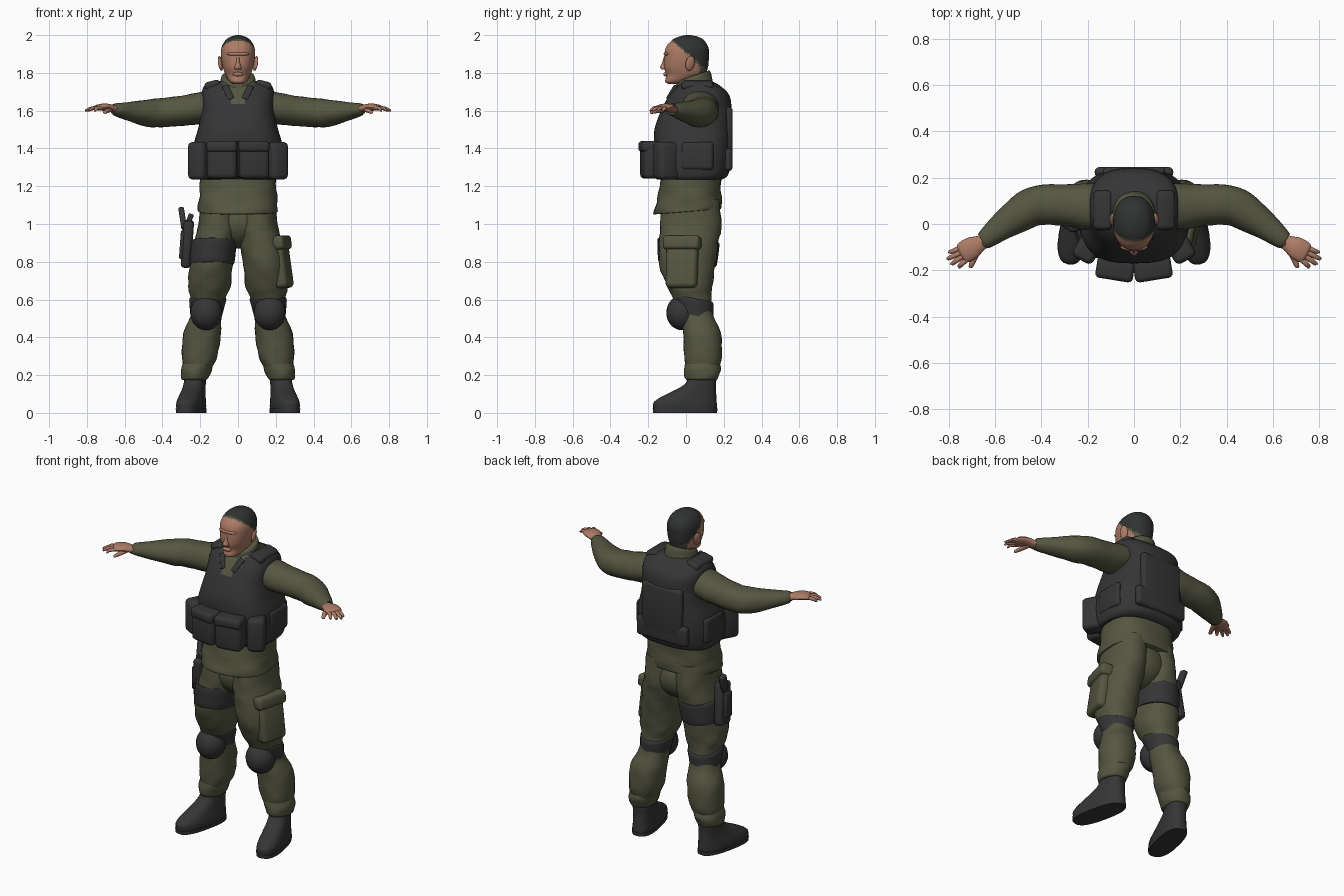
import bpy, bmesh, math
from mathutils import Vector, Euler

cube = bpy.data.objects.get("Cube")
if cube:
    bpy.data.objects.remove(cube, do_unlink=True)


def material(name, r, g, b):
    mat = bpy.data.materials.new(name)
    mat.use_nodes = True
    mat.diffuse_color = (r, g, b, 1)
    shader = next(n for n in mat.node_tree.nodes if n.type == 'BSDF_PRINCIPLED')
    shader.inputs["Base Color"].default_value = (r, g, b, 1)
    return mat


CLOTH = material("olive cloth", .09, .092, .052)
DARK = material("charcoal gear", .036, .036, .038)
SKIN = material("skin", .42, .2, .135)
HAIR = material("dark hair", .03, .033, .031)


def finish(name, bm, mats, rule=None, angle=40):
    """Turn a bmesh into a shaded object, colouring faces by a rule."""
    bmesh.ops.recalc_face_normals(bm, faces=bm.faces)
    if rule:
        for face in bm.faces:
            face.material_index = rule(face.calc_center_median())
    mesh = bpy.data.meshes.new(name)
    bm.to_mesh(mesh)
    bm.free()
    for mat in mats:
        mesh.materials.append(mat)
    obj = bpy.data.objects.new(name, mesh)
    bpy.context.collection.objects.link(obj)
    bpy.ops.object.select_all(action='DESELECT')
    obj.select_set(True)
    bpy.context.view_layer.objects.active = obj
    bpy.ops.object.shade_smooth_by_angle(angle=math.radians(angle))
    return obj


def spline(rows, steps):
    """Catmull-Rom interpolation of section rows."""
    out = []
    for i in range(len(rows) - 1):
        a, b, c, d = (rows[max(0, min(len(rows) - 1, i + k))] for k in (-1, 0, 1, 2))
        for j in range(steps):
            t = j / steps
            out.append([q + t / 2 * (r - p + t * (2 * p - 5 * q + 4 * r - s + t * (3 * (q - r) + s - p)))
                        for p, q, r, s in zip(a, b, c, d)])
    return out + [list(rows[-1])]


def loft(name, rows, mats, side=1, n=28, steps=4, power=2.0, tilt=0, fold=0, along=False, rule=None):
    """Skin rows of (x, y, z, radius a, radius b); rings lie flat or across the path."""
    rows = spline(rows, steps)
    bm = bmesh.new()
    rings = []
    for i, (x, y, z, ra, rb) in enumerate(rows):
        u, v = Vector((1, 0, 0)), Vector((0, 1, 0))
        if along:
            tangent = Vector(rows[min(i + 1, len(rows) - 1)][:3]) - Vector(rows[max(i - 1, 0)][:3])
            v = Vector((0, 0, 1))
            u = tangent.cross(v).normalized()
        ring = []
        for k in range(n):
            th = math.tau * k / n
            c, s = math.cos(th), math.sin(th)
            f = 1 + fold * (math.sin(5 * th + 45 * z) + math.sin(3 * th - 70 * z + x * 60))
            p = Vector((x, y, z)) + u * (ra * f * math.copysign(abs(c) ** (2 / power), c)) \
                + v * (rb * f * math.copysign(abs(s) ** (2 / power), s))
            p.z += tilt * (p.y - y)
            p.x *= side
            ring.append(bm.verts.new(p))
        rings.append(ring)
    for lo, hi in zip(rings, rings[1:]):
        for k in range(n):
            bm.faces.new((lo[k], lo[(k + 1) % n], hi[(k + 1) % n], hi[k]))
    bm.faces.new(rings[0])
    bm.faces.new(rings[-1])
    return finish(name, bm, mats, rule)


def box(name, loc, size, mat, rot=(0, 0, 0), bevel=.02):
    bm = bmesh.new()
    bmesh.ops.create_cube(bm, size=1)
    bmesh.ops.scale(bm, vec=size, verts=bm.verts)
    bmesh.ops.bevel(bm, geom=bm.edges[:], offset=bevel, segments=3, profile=.5, affect='EDGES')
    obj = finish(name, bm, [mat])
    obj.location, obj.rotation_euler = loc, Euler(rot)
    return obj


def ball(name, loc, size, mat):
    bm = bmesh.new()
    bmesh.ops.create_uvsphere(bm, u_segments=24, v_segments=16, radius=1)
    bmesh.ops.scale(bm, vec=size, verts=bm.verts)
    obj = finish(name, bm, [mat])
    obj.location = loc
    return obj


# Head with a cropped hairline and an olive fringe below it
def hair_rule(p):
    over = p.z - (1.965 - .9 * (p.y + .055))
    if over > 0:
        return 1
    return 2 if over > -.012 or p.y > .07 else 0


loft("head", [(0, -.065, 1.742, .025, .03), (0, -.05, 1.755, .045, .06), (0, -.005, 1.79, .066, .1),
              (0, 0, 1.83, .08, .116), (0, .003, 1.88, .089, .118), (0, .006, 1.93, .088, .114),
              (0, .01, 1.97, .068, .088), (0, .012, 1.99, .042, .055), (0, .012, 2, .012, .015)],
     [SKIN, HAIR, CLOTH], n=56, steps=6, power=2.2, rule=hair_rule)
loft("neck", [(0, .04, 1.66, .07, .075), (0, .03, 1.74, .063, .07), (0, .02, 1.81, .06, .07)], [SKIN])
loft("nose", [(0, -.112, 1.818, .016, .018), (0, -.117, 1.83, .018, .021),
              (0, -.113, 1.855, .01, .014), (0, -.108, 1.89, .008, .008)], [SKIN], n=14)
ball("mouth", (0, -.108, 1.793), (.028, .012, .011), SKIN)
ball("brow", (0, -.1, 1.9), (.058, .018, .012), SKIN)
for s, label in ((1, "left"), (-1, "right")):
    ear = ball(label + "_ear", (s * .093, .022, 1.85), (.011, .025, .04), SKIN)
    ear.rotation_euler = (-.15, s * .2, s * .3)

# Jacket: collar and skirt
loft("collar", [(0, .04, 1.66, .12, .115), (0, .04, 1.72, .1, .102), (0, .04, 1.775, .09, .09),
                (0, .04, 1.785, .08, .08)], [CLOTH], tilt=.35, fold=.01)
loft("jacket_skirt", [(0, .03, 1.29, .2, .16), (0, .02, 1.18, .203, .165), (0, .01, 1.08, .212, .18),
                      (0, .01, 1.065, .208, .175)], [CLOTH], n=40, power=2.5, tilt=-.06 + .14, fold=.012)

# Armoured vest with a V neckline
loft("vest", [(0, .03, 1.235, .215, .16), (0, .033, 1.26, .232, .19), (0, .035, 1.34, .238, .203),
              (0, .035, 1.43, .232, .205), (0, .038, 1.51, .21, .203), (0, .055, 1.6, .193, .187),
              (0, .07, 1.68, .193, .16), (0, .068, 1.73, .18, .115), (0, .065, 1.757, .135, .07)],
     [DARK, CLOTH], n=64, steps=5, power=2.8,
     rule=lambda p: int(p.y < .02 and abs(p.x) < .08 and p.z > 1.615 + 1.1 * abs(p.x)))
box("back_panel", (0, .222, 1.47), (.27, .05, .3), DARK)
box("back_lower_pocket", (0, .224, 1.34), (.34, .045, .12), DARK)
for s, label in ((1, "left"), (-1, "right")):
    box(label + "_lapel", (s * .052, -.075, 1.695), (.035, .02, .09), DARK, (-.5, s * .45, 0), .008)
    box(label + "_shoulder_strap", (s * .135, .06, 1.735), (.085, .17, .045), DARK, (0, s * .25, 0))
    box(label + "_front_pouch", (s * .081, -.185, 1.34), (.16, .1, .2), DARK, (0, 0, s * .16), .025)
    box(label + "_pouch_flap", (s * .081, -.193, 1.41), (.164, .1, .06), DARK, (0, 0, s * .16))
    box(label + "_side_pouch", (s * .198, -.1, 1.335), (.1, .13, .2), DARK, (0, 0, s * .5), .025)
    box(label + "_vest_side_strap", (s * .222, .06, 1.36), (.04, .17, .15), DARK)

    # Sleeve and hand
    loft(label + "_sleeve", [(.12, .075, 1.63, .09, .085), (.2, .075, 1.615, .1, .085), (.3, .082, 1.6, .09, .08),
                             (.41, .082, 1.59, .086, .077), (.48, .052, 1.587, .08, .072),
                             (.57, -.01, 1.595, .06, .052), (.645, -.068, 1.605, .041, .034),
                             (.655, -.075, 1.605, .03, .025)],
         [CLOTH], s, along=True, fold=.012)
    loft(label + "_palm", [(.63, -.058, 1.606, .028, .02), (.66, -.08, 1.61, .033, .02),
                           (.7, -.102, 1.618, .047, .02), (.738, -.125, 1.617, .046, .016),
                           (.75, -.132, 1.614, .03, .01)], [SKIN], s, n=18, along=True)
    tips = (("index", .732, -.157, .757, -.187), ("middle", .742, -.14, .788, -.173),
            ("ring", .745, -.122, .804, -.15), ("little", .742, -.102, .797, -.122))
    for finger, x, y, tx, ty in tips:
        loft(f"{label}_{finger}_finger", [(x - .02, y + .012, 1.614, .011, .011), ((x + tx) / 2, (y + ty) / 2, 1.613, .011, .01),
                                          (tx, ty, 1.602, .008, .007), (tx + .002, ty - .002, 1.6, .002, .002)],
             [SKIN], s, n=10, along=True)
    loft(label + "_thumb", [(.675, -.1, 1.608, .018, .014), (.69, -.145, 1.6, .014, .012),
                            (.705, -.182, 1.592, .01, .009), (.707, -.19, 1.59, .003, .003)],
         [SKIN], s, n=12, along=True)

    # Trouser leg and cuff
    loft(label + "_trouser_leg", [(.098, .025, 1.13, .1, .15), (.105, .025, 1, .104, .163), (.122, .015, .9, .114, .157),
                                  (.142, .007, .78, .113, .148), (.152, .02, .67, .113, .12),
                                  (.16, .035, .6, .09, .1), (.17, .06, .51, .083, .088),
                                  (.19, .085, .42, .1, .1), (.203, .09, .3, .094, .1), (.213, .087, .24, .075, .088)],
         [CLOTH], s, power=2.2, fold=.012)
    loft(label + "_cuff", [(.212, .087, .27, .077, .09), (.22, .087, .23, .082, .098),
                           (.228, .083, .185, .072, .088), (.228, .083, .175, .062, .078)],
         [CLOTH], s, fold=.015)

    # Knee pad with its strap
    loft(label + "_knee_strap", [(.168, .052, .515, .084, .092), (.165, .045, .55, .09, .1),
                                 (.16, .036, .6, .098, .109), (.158, .033, .61, .09, .1)], [DARK], s, tilt=-.2)
    ball(label + "_knee_pad", (s * .168, -.022, .53), (.084, .082, .092), DARK)

    # Boot, with the toe turned out
    boot = loft(label + "_boot", [(0, -.09, 0, .062, .168), (0, -.09, .03, .067, .172), (0, -.088, .06, .066, .168),
                                  (0, -.06, .095, .06, .138), (0, -.02, .135, .056, .095),
                                  (0, 0, .17, .055, .077), (0, .004, .23, .055, .073)],
                [DARK], power=2.5)
    boot.location, boot.rotation_euler = (s * .228, .083, 0), (0, 0, s * .22)
    sole = loft(label + "_boot_sole", [(0, -.09, 0, .068, .172), (0, -.09, .022, .069, .174)], [DARK], power=2.6, steps=1)
    sole.location, sole.rotation_euler = boot.location, boot.rotation_euler

ball("trouser_seat", (0, .03, 1.01), (.175, .15, .14), CLOTH)

# Cargo pocket on the left thigh
box("cargo_pocket", (.232, -.02, .785), (.07, .17, .25), CLOTH, (0, -.14, -.25), .025)
box("cargo_pocket_flap", (.222, -.02, .9), (.085, .2, .075), CLOTH, (0, -.14, -.25))

# Holster, sidearm and strap on the right thigh
loft("thigh_strap", [(-.14, .008, .785, .112, .146), (-.138, .008, .8, .12, .156),
                     (-.128, .013, .9, .12, .164), (-.126, .014, .915, .112, .156)], [DARK], power=2.2, tilt=-.08)
box("holster", (-.268, .03, .895), (.055, .105, .25), DARK, (.12, .07, 0))
box("holster_pouch", (-.29, .02, .89), (.035, .07, .15), DARK, (.12, .07, 0), .012)
box("pistol_grip", (-.293, .055, 1.03), (.03, .045, .12), DARK, (-.35, -.15, 0), .01)
box("pistol_slide", (-.262, .015, 1.01), (.028, .04, .09), DARK, (.2, .35, 0), .008)
